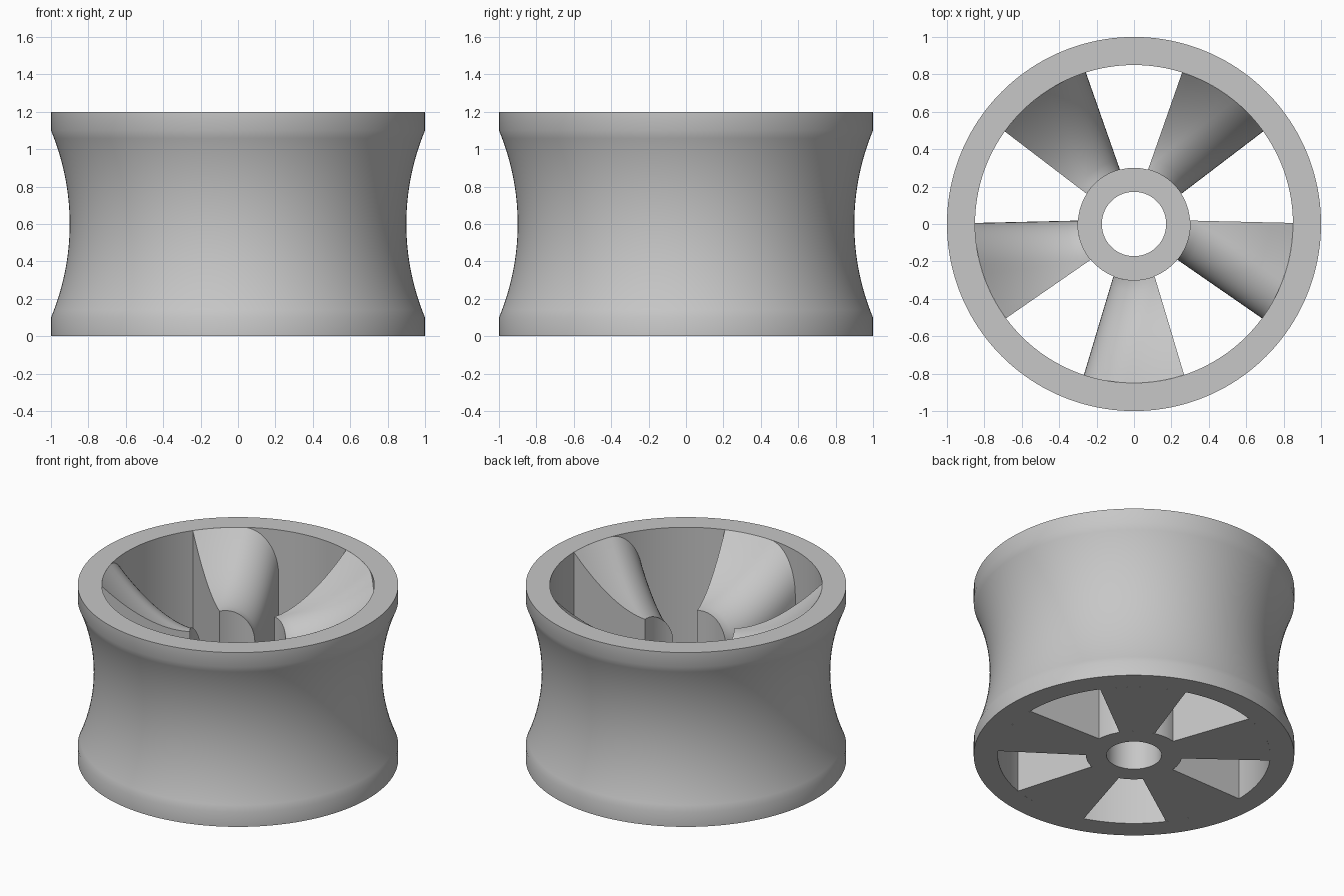
import bpy, bmesh, math

cube = bpy.data.objects.get("Cube")
if cube:
    bpy.data.objects.remove(cube)

HEIGHT, RIM_IN, HUB_OUT, HUB_TOP, BORE = 1.2, 0.85, 0.3, 0.6, 0.172
SEGMENTS, SPOKES, FILLET = 160, 5, 0.22

grey = bpy.data.materials.new("plain grey")
grey.use_nodes = True
colour = (0.57, 0.57, 0.57, 1)
grey.diffuse_color = colour
grey.node_tree.nodes["Principled BSDF"].inputs["Base Color"].default_value = colour


def finish(name, bm):
    bmesh.ops.recalc_face_normals(bm, faces=bm.faces)
    mesh = bpy.data.meshes.new(name)
    bm.to_mesh(mesh)
    bm.free()
    mesh.materials.append(grey)
    obj = bpy.data.objects.new(name, mesh)
    bpy.context.collection.objects.link(obj)
    bpy.ops.object.select_all(action='DESELECT')
    obj.select_set(True)
    bpy.context.view_layer.objects.active = obj
    bpy.ops.object.shade_smooth_by_angle(angle=math.radians(30))
    return obj


def lathe(name, profile):
    """Closed (radius, height) profile turned around z."""
    bm = bmesh.new()
    rings = []
    for i in range(SEGMENTS):
        a = math.tau * i / SEGMENTS
        rings.append([bm.verts.new((r * math.cos(a), r * math.sin(a), z)) for r, z in profile])
    n = len(profile)
    for i in range(SEGMENTS):
        p, q = rings[i], rings[(i + 1) % SEGMENTS]
        for j in range(n):
            k = (j + 1) % n
            bm.faces.new((p[j], q[j], q[k], p[k]))
    return finish(name, bm)


# Rim with a concave tread between two straight lips
waist, half = 0.1, 0.5
arc_r = (half ** 2 + waist ** 2) / (2 * waist)
tread = []
for i in range(25):
    h = half * (i / 12 - 1)
    tread.append((1 - waist + arc_r - math.sqrt(arc_r ** 2 - h * h), HEIGHT / 2 + h))
lathe("rim", [(RIM_IN, 0), (1, 0)] + tread + [(1, HEIGHT), (RIM_IN, HEIGHT)])

# Low hub with a through bore
lathe("hub", [(BORE, 0), (HUB_OUT, 0), (HUB_OUT, HUB_TOP), (BORE, HUB_TOP)])


def spoke(name, angle):
    """Dished blade whose clockwise top edge is rounded over."""
    bm = bmesh.new()
    rows, roll = 20, 12
    top, low = [], []
    for i in range(rows + 1):
        t = i / rows
        r = HUB_OUT + (RIM_IN - HUB_OUT) * t
        w = 0.11 + 0.158 * t
        crest = 0.89 + 0.31 * t ** 1.8
        slope = 1.8 * 0.31 / (RIM_IN - HUB_OUT) * t ** 0.8
        fillet = min(FILLET, 1.9 * w)
        across = []
        for j in range(roll + 1):
            th = math.pi / 2 * j / roll
            drop = fillet * (1 - math.sin(th)) * math.hypot(1, slope)
            across.append((fillet * (1 - math.cos(th)), drop))
        across += [(fillet + (2 * w - fillet) * k / 6, 0) for k in range(1, 7)]
        up, down = [], []
        for d, drop in across:
            a = angle + math.asin((d - w) / r)
            x, y = r * math.cos(a), r * math.sin(a)
            up.append(bm.verts.new((x, y, crest - drop)))
            down.append(bm.verts.new((x, y, 0)))
        top.append(up)
        low.append(down)
    last = len(top[0]) - 1
    for i in range(rows):
        for j in range(last):
            for g in (top, low):
                bm.faces.new((g[i][j], g[i + 1][j], g[i + 1][j + 1], g[i][j + 1]))
        for j in (0, last):
            bm.faces.new((top[i][j], top[i + 1][j], low[i + 1][j], low[i][j]))
    for i in (0, rows):
        for j in range(last):
            bm.faces.new((top[i][j], top[i][j + 1], low[i][j + 1], low[i][j]))
    return finish(name, bm)


# Five spokes, the first one facing the front
for s in range(SPOKES):
    spoke(f"spoke_{s + 1}", -math.pi / 2 + math.tau * s / SPOKES)
